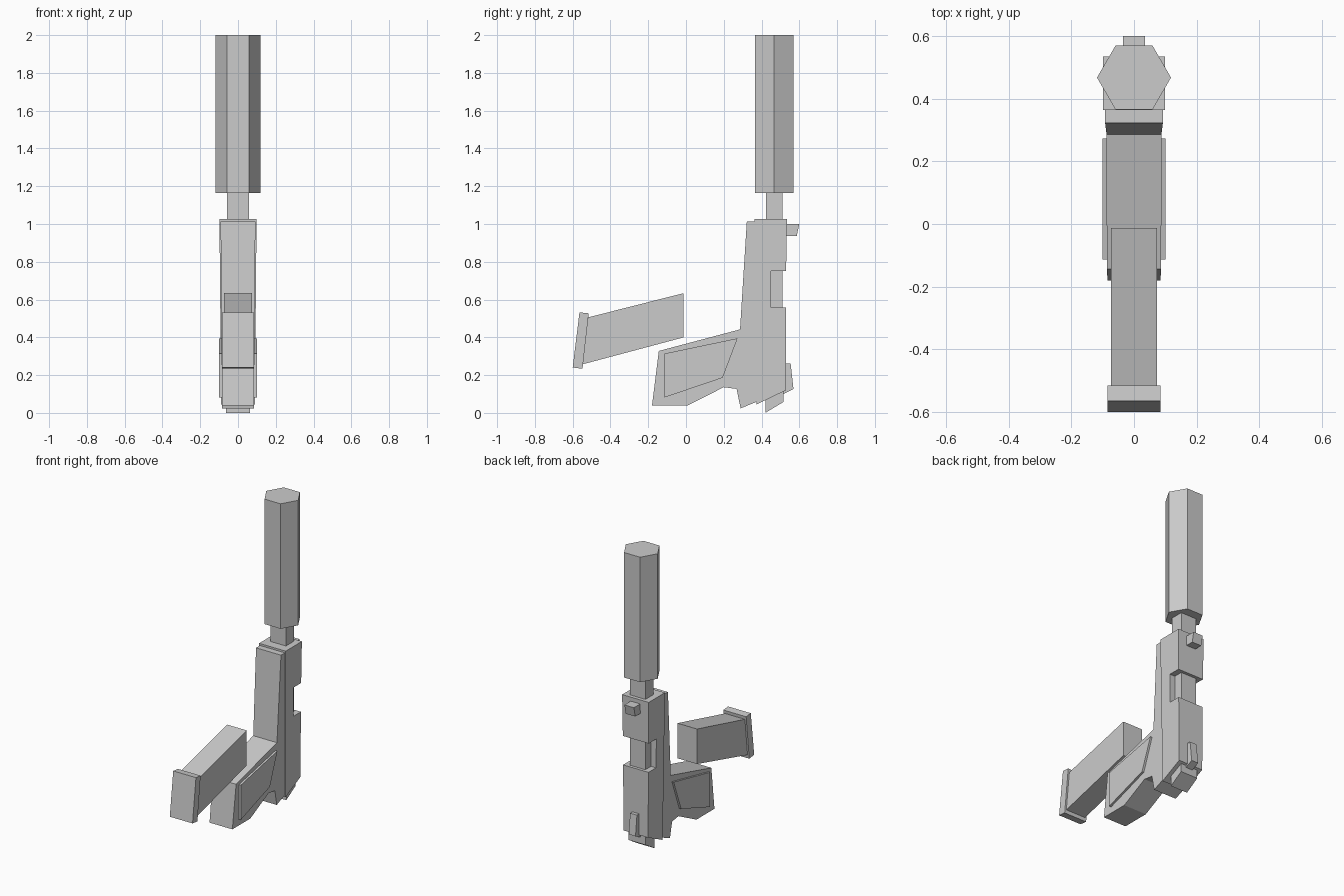
import bpy
import bmesh
import math

if "Cube" in bpy.data.objects:
    bpy.data.objects.remove(bpy.data.objects["Cube"])


def extrude_profile(name, points, top_half, bottom_half=None):
    """Extrude a (y, z) outline across x, with width blended from z=0 to z=1."""
    low = top_half if bottom_half is None else bottom_half
    bm = bmesh.new()
    sides = []
    for s in (-1, 1):
        sides.append([bm.verts.new((s * (low + (top_half - low) * z), y, z))
                      for y, z in points])
    left, right = sides
    bm.faces.new(left)
    bm.faces.new(right[::-1])
    n = len(points)
    for i in range(n):
        j = (i + 1) % n
        bm.faces.new((left[i], right[i], right[j], left[j]))
    bmesh.ops.recalc_face_normals(bm, faces=bm.faces)
    mesh = bpy.data.meshes.new(name)
    bm.to_mesh(mesh)
    bm.free()
    obj = bpy.data.objects.new(name, mesh)
    bpy.context.collection.objects.link(obj)
    return obj


def rect(y0, y1, z0, z1):
    return [(y0, z0), (y1, z0), (y1, z1), (y0, z1)]


# Frame with angled grip
extrude_profile("frame_and_grip", [
    (0.322, 1.014), (0.286, 0.442), (-0.144, 0.328), (-0.18, 0.04),
    (0.01, 0.04), (0.2, 0.136), (0.268, 0.127), (0.289, 0.024),
    (0.39, 0.065), (0.42, 0.20), (0.42, 1.014)], 0.092, 0.084)

# Slide with ejection notch
extrude_profile("slide", [
    (0.363, 1.027), (0.534, 1.027), (0.53, 0.75), (0.45, 0.75),
    (0.45, 0.557), (0.53, 0.557), (0.53, 0.12), (0.374, 0.045)], 0.098, 0.089)

# Raised grip panels, one solid showing on both sides
extrude_profile("grip_panels", [
    (0.273, 0.395), (0.194, 0.186), (-0.113, 0.082), (-0.113, 0.314)], 0.1)

# Barrel, seen in the notch and at the muzzle
extrude_profile("barrel", rect(0.424, 0.51, 0.5, 1.18), 0.057)

# Sights and hammer
extrude_profile("front_sight", [
    (0.52, 1.0), (0.6, 1.0), (0.586, 0.936), (0.52, 0.936)], 0.035)
extrude_profile("rear_sight", [
    (0.515, 0.262), (0.554, 0.262), (0.569, 0.126), (0.515, 0.1)], 0.025)
extrude_profile("hammer", [
    (0.42, 0.12), (0.42, 0.0), (0.516, 0.058), (0.516, 0.14)], 0.063)

# Detached magazine and its base plate
extrude_profile("magazine", [
    (-0.012, 0.634), (-0.012, 0.4), (-0.548, 0.257), (-0.517, 0.506)], 0.073)
extrude_profile("magazine_base", [
    (-0.564, 0.532), (-0.515, 0.527), (-0.548, 0.234), (-0.6, 0.24)], 0.084)

# Hexagonal suppressor with corners pointing along x
bpy.ops.mesh.primitive_cylinder_add(
    vertices=6, radius=0.118, depth=0.835, location=(0, 0.467, 1.5825),
    rotation=(0, 0, math.pi / 6))
bpy.context.object.name = "suppressor"
